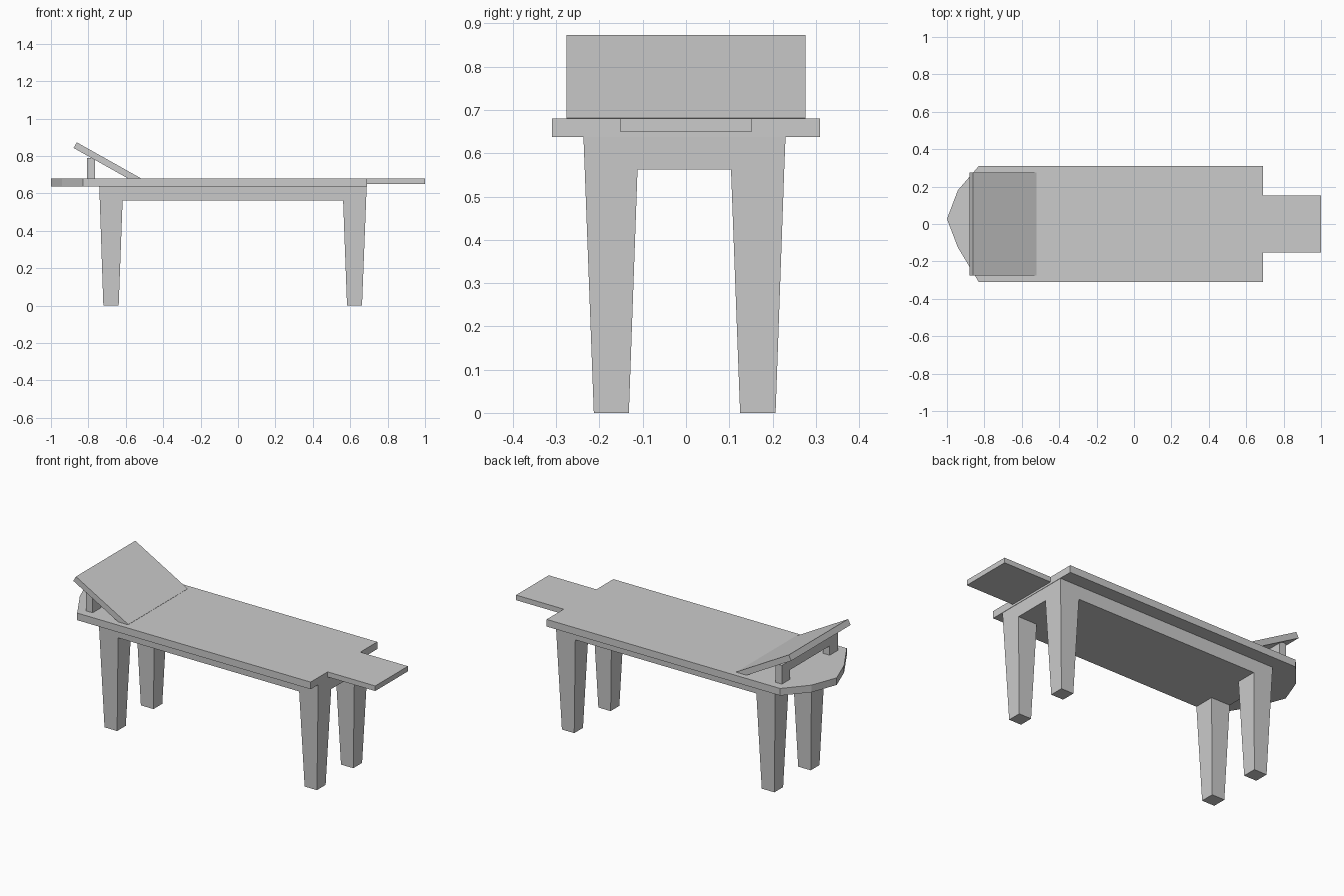
import bpy, bmesh

if "Cube" in bpy.data.objects:
    bpy.data.objects.remove(bpy.data.objects["Cube"])


def prism(name, outline, offset):
    """Extrude a closed outline of 3D points along an offset."""
    bm = bmesh.new()
    face = bm.faces.new([bm.verts.new(p) for p in outline])
    ext = bmesh.ops.extrude_face_region(bm, geom=[face])
    bmesh.ops.translate(bm, vec=offset,
                        verts=[g for g in ext["geom"] if isinstance(g, bmesh.types.BMVert)])
    return finish(name, bm)


def tapered_box(name, low, high, z0, z1):
    """Box whose bottom and top rectangles (x0, x1, y0, y1) may differ."""
    bm = bmesh.new()
    rings = []
    for (x0, x1, y0, y1), z in ((low, z0), (high, z1)):
        rings.append([bm.verts.new((x, y, z))
                      for x, y in ((x0, y0), (x1, y0), (x1, y1), (x0, y1))])
    bm.faces.new(rings[0])
    bm.faces.new(rings[1])
    for i in range(4):
        j = (i + 1) % 4
        bm.faces.new((rings[0][i], rings[0][j], rings[1][j], rings[1][i]))
    return finish(name, bm)


def finish(name, bm):
    bmesh.ops.recalc_face_normals(bm, faces=bm.faces)
    mesh = bpy.data.meshes.new(name)
    bm.to_mesh(mesh)
    bm.free()
    obj = bpy.data.objects.new(name, mesh)
    bpy.context.collection.objects.link(obj)
    return obj


TOP, UNDER, RAIL = 0.68, 0.638, 0.562

# tabletop with a faceted rounded head end
outline = [(0.69, -0.31), (0.69, 0.31), (-0.83, 0.31), (-0.942, 0.18),
           (-1.0, 0.027), (-0.942, -0.125), (-0.83, -0.31)]
prism("tabletop", [(x, y, UNDER) for x, y in outline], (0, 0, TOP - UNDER))

# thin foot extension
ext = (0.69, 1.0, -0.152, 0.152)
tapered_box("foot_extension", ext, ext, 0.65, TOP)

# solid apron block, sides following the leg taper
tapered_box("apron", (-0.739, 0.685, -0.234, 0.227),
            (-0.742, 0.688, -0.237, 0.23), RAIL, UNDER)

# four tapered legs: (bottom range, top range) along each axis
legs_x = {"left": ((-0.72, -0.638), (-0.739, -0.617)),
          "right": ((0.583, 0.663), (0.562, 0.685))}
legs_y = {"front": ((-0.213, -0.132), (-0.234, -0.112)),
          "back": ((0.125, 0.207), (0.104, 0.227))}
for side, (xb, xt) in legs_x.items():
    for end, (yb, yt) in legs_y.items():
        tapered_box(f"{end}_{side}_leg", xb + yb, xt + yt, 0, RAIL)

# tilted headrest panel
profile = [(-0.521, 0.682), (-0.862, 0.873), (-0.879, 0.843), (-0.538, 0.652)]
prism("headrest_panel", [(x, -0.276, z) for x, z in profile], (0, 0.552, 0))

# bridge-shaped support under the headrest
bridge = [(-0.26, TOP), (-0.185, TOP), (-0.185, 0.735), (0.185, 0.735),
          (0.185, TOP), (0.26, TOP), (0.26, 0.79), (-0.26, 0.79)]
prism("headrest_support", [(-0.806, y, z) for y, z in bridge], (0.042, 0, 0))
